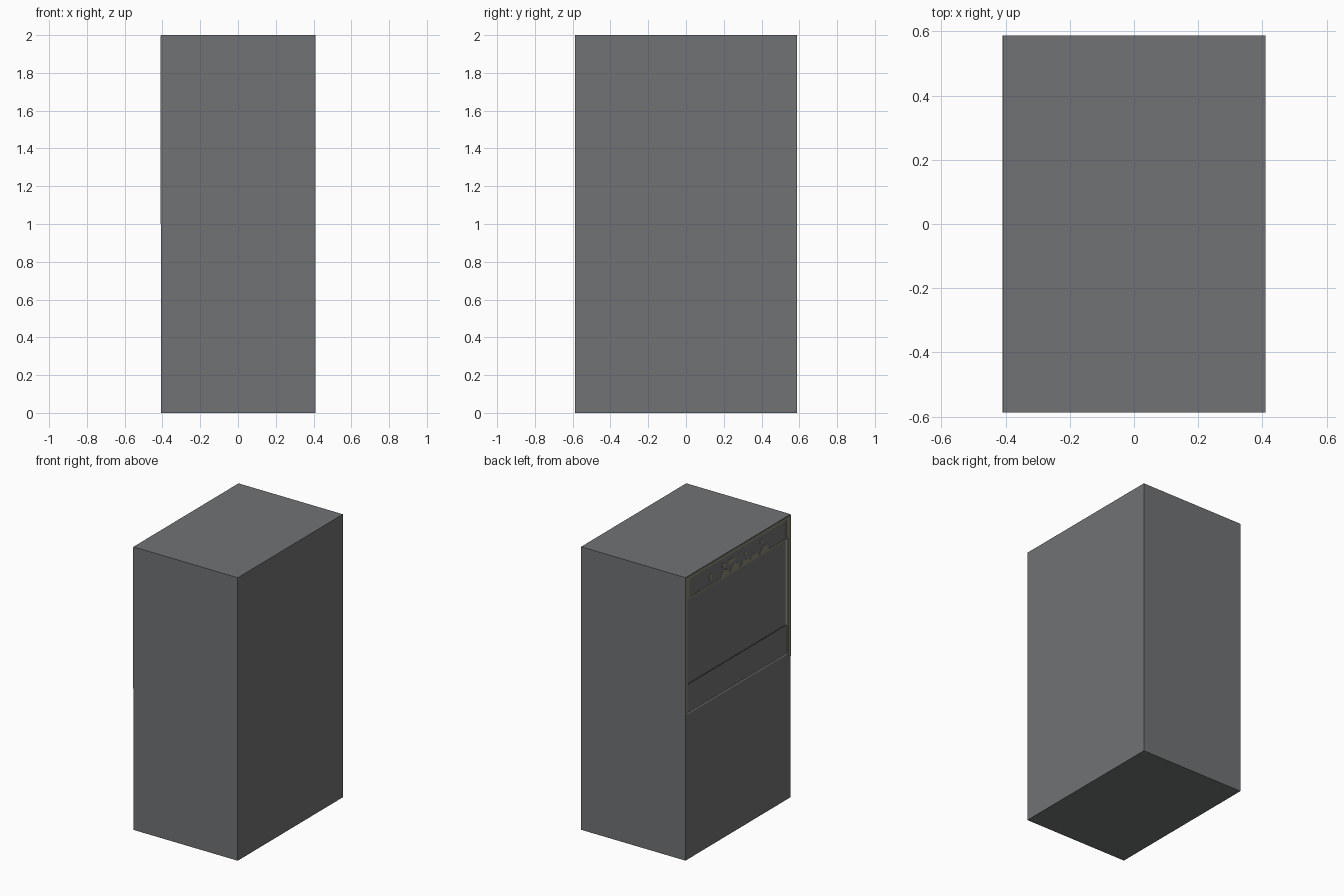
import bpy, bmesh

if "Cube" in bpy.data.objects:
    bpy.data.objects.remove(bpy.data.objects["Cube"])

W, D, H = 0.818, 1.174, 2.0
T = 0.002                      # thickness of the painted plates
X = -W / 2                     # outer plane of the detailed side


def material(name, rgb):
    m = bpy.data.materials.new(name)
    m.diffuse_color = (*rgb, 1)
    m.use_nodes = True
    m.node_tree.nodes["Principled BSDF"].inputs["Base Color"].default_value = m.diffuse_color
    return m


GREY = material("cabinet grey", (0.165, 0.17, 0.174))
OLIVE = material("olive trim", (0.25, 0.245, 0.175))
LIGHT = material("light grey trim", (0.38, 0.38, 0.39))
DARK = material("dark seam", (0.075, 0.075, 0.08))


def finish(name, bm, mat):
    bmesh.ops.recalc_face_normals(bm, faces=bm.faces)
    me = bpy.data.meshes.new(name)
    bm.to_mesh(me)
    bm.free()
    me.materials.append(mat)
    ob = bpy.data.objects.new(name, me)
    bpy.context.collection.objects.link(ob)
    return ob


def box(name, lo, hi, mat):
    bm = bmesh.new()
    bmesh.ops.create_cube(bm, size=1)
    for v in bm.verts:
        v.co = [(a + b) / 2 + c * (b - a) for a, b, c in zip(lo, hi, v.co)]
    return finish(name, bm, mat)


def strip(name, y0, y1, z0, z1, mat):
    return box(name, (X, y0, z0), (X + T, y1, z1), mat)


def patch(name, outline, mat):
    # flat plate from a (y, z) outline
    bm = bmesh.new()
    f = bm.faces.new([bm.verts.new((X, y, z)) for y, z in outline])
    ext = bmesh.ops.extrude_face_region(bm, geom=[f])
    for v in ext["geom"]:
        if isinstance(v, bmesh.types.BMVert):
            v.co.x += T
    return finish(name, bm, mat)


# Plain cabinet body
box("cabinet_body", (X + T, -D / 2, 0), (W / 2, D / 2, H), GREY)

# Olive frame around the header and down both edges
e = D / 2
strip("header_trim_top", -e, e, 1.975, 1.995, OLIVE)
strip("header_trim_bottom", -e + 0.04, e - 0.02, 1.835, 1.848, OLIVE)
strip("header_trim_left", e - 0.04, e - 0.02, 1.848, 1.975, OLIVE)
strip("header_trim_right", -e + 0.028, -e + 0.05, 1.848, 1.975, OLIVE)
strip("edge_trim_left", e - 0.02, e, 1.03, 1.975, OLIVE)
strip("edge_trim_right", -e, -e + 0.028, 1.0, 1.975, OLIVE)

# Light edges and dark seam of the lower panels
strip("panel_edge_right", -e + 0.034, -e + 0.058, 1.24, 1.835, LIGHT)
strip("flap_edge_right", -e + 0.034, -e + 0.044, 1.04, 1.24, LIGHT)
strip("panel_edge_bottom", -e + 0.034, e - 0.02, 1.025, 1.037, LIGHT)
strip("panel_seam", -e + 0.045, e - 0.02, 1.232, 1.24, DARK)

# Abstract header decoration: low mounds and small spots
mounds = [(0.15, 0.10, 0.045), (0.04, 0.10, 0.05), (-0.08, 0.10, 0.03),
          (-0.18, 0.10, 0.035), (-0.29, 0.10, 0.05)]
for i, (y, w, h) in enumerate(mounds):
    patch(f"header_mound_{i}", [(y - w / 2, 1.848), (y + w / 2, 1.848), (y + w / 3, 1.848 + h * .7),
                                (y, 1.848 + h), (y - w / 3, 1.848 + h * .7)], OLIVE)
spots = [(0.31, 1.895, 0.03, 0.05), (0.16, 1.925, 0.05, 0.03), (0.08, 1.925, 0.10, 0.03),
         (-0.08, 1.92, 0.03, 0.025), (-0.26, 1.93, 0.04, 0.03)]
for i, (y, z, w, h) in enumerate(spots):
    patch(f"header_spot_{i}", [(y - w / 2, z), (y - w / 4, z - h / 2), (y + w / 4, z - h / 2),
                               (y + w / 2, z), (y + w / 4, z + h / 2), (y - w / 4, z + h / 2)], OLIVE)
